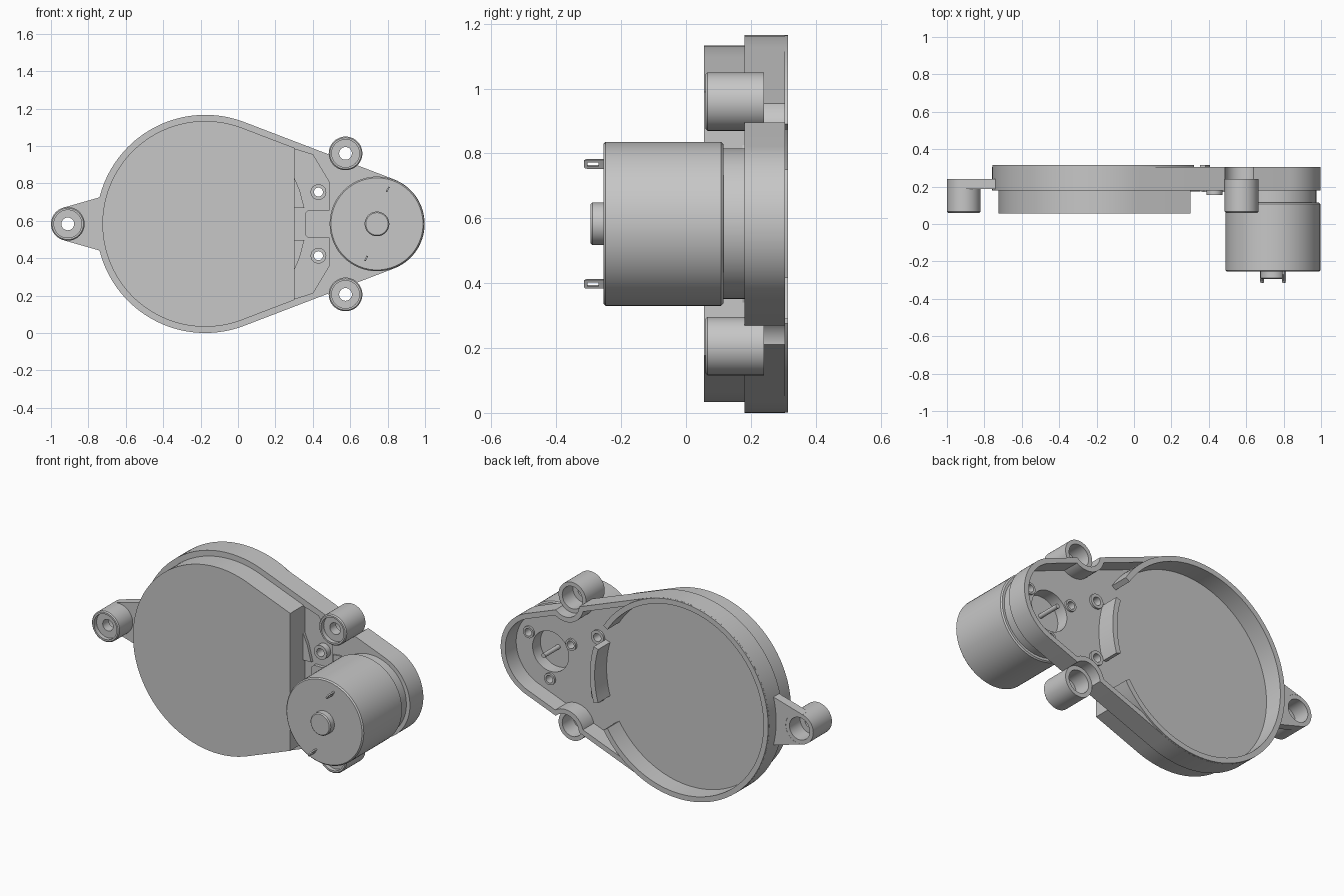
import bpy, bmesh
from math import sin, cos, acos, asin, radians, pi, tau
from mathutils import Matrix

if "Cube" in bpy.data.objects:
    bpy.data.objects.remove(bpy.data.objects["Cube"])

grey = bpy.data.materials.new("plain grey")
grey.use_nodes = True
grey.diffuse_color = (0.57, 0.57, 0.57, 1)
grey.node_tree.nodes["Principled BSDF"].inputs["Base Color"].default_value = (0.57, 0.57, 0.57, 1)

MID = 0.583                       # height of the long axis
DRUM, MOTOR = (-0.175, MID), (0.743, MID)
EARS = [(0.575, MID + 0.377), (0.575, MID - 0.377), (-0.91, MID)]
SCREWS = [(0.43, MID + 0.17), (0.43, MID - 0.17)]
MOUNTS = [(MOTOR[0] + 0.16 * cos(a), MID + 0.16 * sin(a))
          for a in (pi / 6, 5 * pi / 6, 3 * pi / 2)]


def finish(name, bm):
    bmesh.ops.remove_doubles(bm, verts=bm.verts, dist=1e-5)
    bmesh.ops.recalc_face_normals(bm, faces=bm.faces)
    mesh = bpy.data.meshes.new(name)
    bm.to_mesh(mesh)
    bm.free()
    mesh.materials.append(grey)
    ob = bpy.data.objects.new(name, mesh)
    bpy.context.collection.objects.link(ob)
    return ob


def prism(name, outline, y0, y1):
    """Extrude an x-z outline along y."""
    bm = bmesh.new()
    face = bm.faces.new([bm.verts.new((x, y0, z)) for x, z in outline])
    ext = bmesh.ops.extrude_face_region(bm, geom=[face])["geom"]
    bmesh.ops.translate(bm, vec=(0, y1 - y0, 0),
                        verts=[v for v in ext if isinstance(v, bmesh.types.BMVert)])
    return finish(name, bm)


def lathe(name, centre, profile, closed=False, steps=48):
    """Turn (radius, y) points about an axis along y."""
    bm = bmesh.new()
    vs = [bm.verts.new((centre[0] + r, y, centre[1])) for r, y in profile]
    pairs = list(zip(vs, vs[1:])) + ([(vs[-1], vs[0])] if closed else [])
    edges = [bm.edges.new(p) for p in pairs]
    bmesh.ops.spin(bm, geom=vs + edges, cent=(centre[0], 0, centre[1]),
                   axis=(0, 1, 0), angle=tau, steps=steps)
    return finish(name, bm)


def arc(centre, r, a0, a1, n):
    return [(centre[0] + r * cos(a0 + (a1 - a0) * i / n),
             centre[1] + r * sin(a0 + (a1 - a0) * i / n)) for i in range(n + 1)]


def band(name, a0, a1, n, y0, y1):
    """Curved wall along part of the drum circle."""
    return prism(name, arc(DRUM, 0.5825, a0, a1, n) + arc(DRUM, 0.552, a1, a0, n), y0, y1)


def disc(name, centre, r, y0, y1, n=48):
    return prism(name, arc(centre, r, 0, tau, n)[:-1], y0, y1)


def body_outline(inset=0):
    """Two circles joined by tangents."""
    big, small = 0.583 - inset, 0.255 - inset
    t = acos((big - small) / (MOTOR[0] - DRUM[0]))
    return arc(DRUM, big, t, tau - t, 80) + arc(MOTOR, small, -t, t, 32)


def clip(poly, limit):
    """Keep the part of an outline left of x = limit."""
    out = []
    for a, b in zip(poly, poly[1:] + poly[:1]):
        if a[0] <= limit:
            out.append(a)
        if (a[0] <= limit) != (b[0] <= limit):
            k = (limit - a[0]) / (b[0] - a[0])
            out.append((limit, a[1] + k * (b[1] - a[1])))
    return out


def combine(ob, tool, operation="DIFFERENCE"):
    mod = ob.modifiers.new("cut", "BOOLEAN")
    mod.operation, mod.solver, mod.object = operation, "EXACT", tool
    bpy.context.view_layer.update()
    mesh = bpy.data.meshes.new_from_object(
        ob.evaluated_get(bpy.context.evaluated_depsgraph_get()))
    ob.modifiers.clear()
    ob.data = mesh
    bpy.data.objects.remove(tool)


# Housing: deck, front drum and motor neck
housing = prism("housing", body_outline(), 0.18, 0.305)
for part in (prism("drum", clip(body_outline(0.033), 0.303), 0.055, 0.19),
             disc("neck", MOTOR, 0.232, 0.11, 0.19)):
    combine(housing, part, "UNION")

# Rear cavity, with walls left standing round the two ears
cavity = prism("cavity", body_outline(0.03), 0.203, 0.4)
for ear in EARS[:2]:
    combine(cavity, disc("ear_wall", ear, 0.118, 0.1, 0.5))
combine(housing, cavity)

# Shallow recess on the front of the deck
half = [(0.303, 0.40), (0.40, 0.37), (0.49, 0.22)]
recess = [(x, MID + z) for x, z in half] + [(x, MID - z) for x, z in reversed(half)]
combine(housing, prism("recess", recess, 0.1, 0.192))

# Holes through the housing
for ear in EARS[:2]:
    combine(housing, disc("ear_hole", ear, 0.0895, 0.0, 0.5))
for p in SCREWS:
    combine(housing, disc("screw_hole", p, 0.03, 0.1, 0.3, 24))
for p in MOUNTS:
    combine(housing, disc("mount_hole", p, 0.025, 0.14, 0.3, 24))
combine(housing, disc("shaft_hole", MOTOR, 0.118, 0.13, 0.4))

# Round wall behind the drum, open towards the motor, with a curved rib in the gap
gap = acos((0.32 - DRUM[0]) / 0.583)
band("drum_rim", gap, tau - gap, 110, 0.195, 0.315)
sweep = asin(0.167 / 0.583)
band("curved_rib", -sweep, sweep, 12, 0.195, 0.315)

# Side arm and the three mounting ears
arm = prism("side_arm", [(-0.93, MID + 0.088), (-0.73, MID + 0.145),
                         (-0.73, MID - 0.145), (-0.93, MID - 0.088)], 0.188, 0.241)
combine(arm, disc("arm_hole", EARS[2], 0.0895, 0, 0.5))
for ear in EARS:
    lathe("mounting_ear", ear,
          [(0.084, 0.06), (0.09, 0.066), (0.09, 0.24), (0.066, 0.24), (0.066, 0.14),
           (0.034, 0.14), (0.034, 0.085), (0.074, 0.085), (0.074, 0.06)], True)

# Small screw collars on the deck and round the motor shaft
for p in SCREWS:
    lathe("screw_collar", p, [(0.042, 0.155), (0.042, 0.215), (0.024, 0.215), (0.024, 0.155)], True, 24)
for p in MOUNTS:
    lathe("mount_collar", p, [(0.034, 0.19), (0.034, 0.215), (0.022, 0.215), (0.022, 0.19)], True, 24)

# Raised pad between drum and motor, with small pads beside it
prism("centre_pad", [(0.36, MID + 0.06), (0.375, MID + 0.075), (0.53, MID + 0.075),
                     (0.53, MID - 0.075), (0.375, MID - 0.075), (0.36, MID - 0.06)], 0.172, 0.197)
for s in (1, -1):
    prism("side_pad", [(0.50, MID + s * 0.17), (0.55, MID + s * 0.175),
                       (0.58, MID + s * 0.12), (0.50, MID + s * 0.12)], 0.172, 0.19)
    prism("drum_step", [(0.30, MID + s * 0.25), (0.33, MID + s * 0.18),
                        (0.355, MID + s * 0.085), (0.30, MID + s * 0.085)], 0.175, 0.197)

# Motor can with end boss and rear shaft
lathe("motor_can", MOTOR, [(0, -0.255), (0.246, -0.255), (0.253, -0.248),
                           (0.253, 0.108), (0.246, 0.115), (0, 0.115)], steps=72)
lathe("motor_boss", MOTOR, [(0, -0.295), (0.06, -0.295), (0.066, -0.289), (0.066, -0.25), (0, -0.25)])
lathe("motor_shaft", MOTOR, [(0, 0.11), (0.013, 0.11), (0.013, 0.27), (0, 0.27)], steps=16)

# Two slotted terminals
for s in (1, -1):
    tabs = []
    for size in ((0.008, 0.075, 0.03), (0.03, 0.035, 0.013)):
        bm = bmesh.new()
        bmesh.ops.create_cube(bm, size=1, matrix=Matrix.Diagonal((*size, 1)))
        if not tabs:
            bmesh.ops.bevel(bm, geom=[e for e in bm.edges if abs(e.verts[0].co.x - e.verts[1].co.x) > 0.001
                                      and e.verts[0].co.y < 0],
                            offset=0.009, segments=3, affect="EDGES", profile=0.5)
        bm.transform(Matrix.Translation((MOTOR[0] + s * 0.058, -0.2775 if not tabs else -0.287, MID + s * 0.185))
                     @ Matrix.Rotation(radians(28), 4, "Y"))
        tabs.append(finish("terminal", bm))
    combine(tabs[0], tabs[1])

# Smooth the round surfaces, keep the edges crisp
for ob in bpy.context.collection.objects:
    if ob.type == "MESH":
        ob.select_set(True)
        bpy.context.view_layer.objects.active = ob
bpy.ops.object.shade_smooth_by_angle(angle=radians(30))
